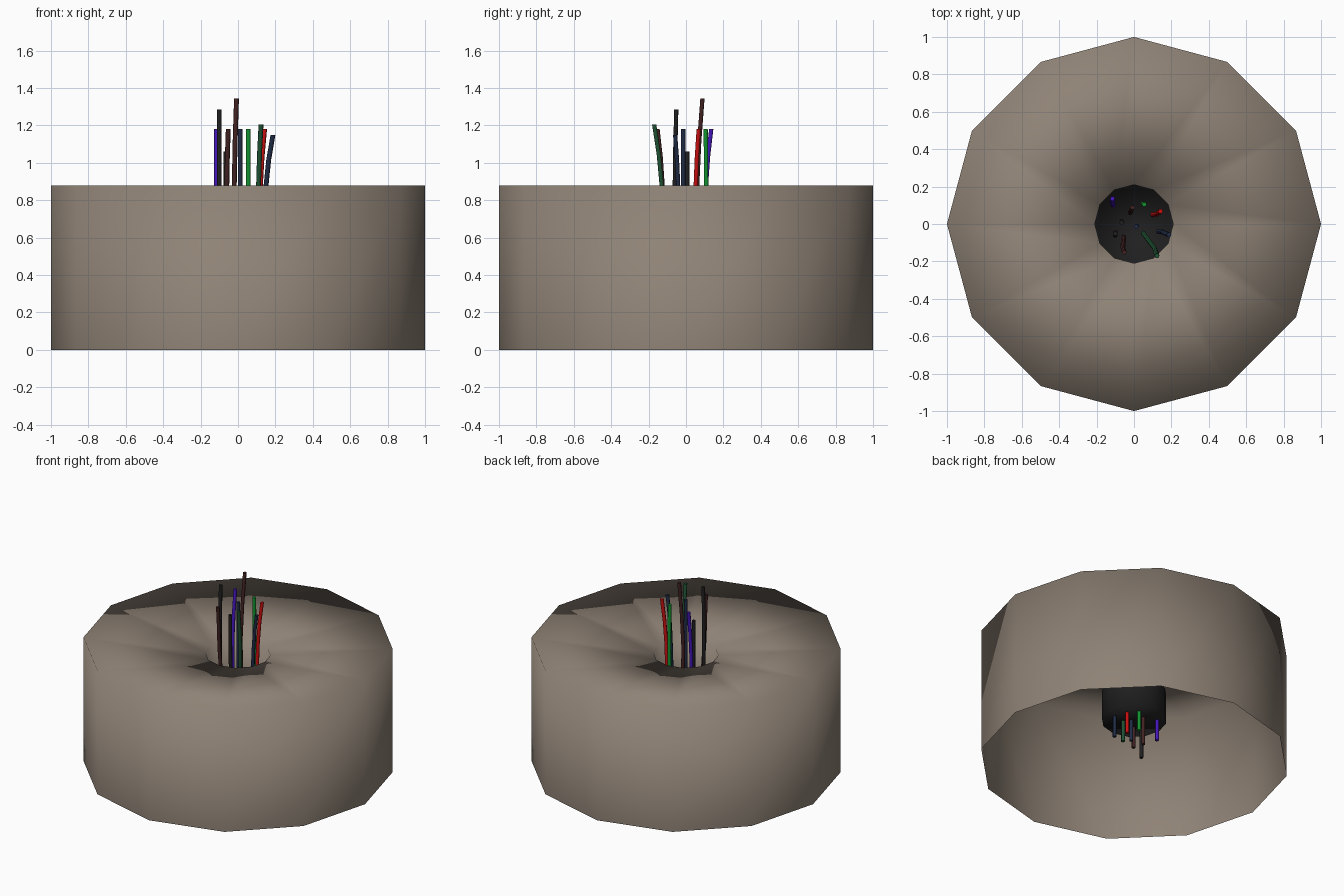
import bpy, bmesh, math
from mathutils import Vector

if "Cube" in bpy.data.objects:
    bpy.data.objects.remove(bpy.data.objects["Cube"])

SIDES = 12

def material(name, rgb):
    m = bpy.data.materials.new(name)
    m.diffuse_color = (*rgb, 1)
    m.use_nodes = True
    m.node_tree.nodes["Principled BSDF"].inputs["Base Color"].default_value = m.diffuse_color
    return m

beige = material("dusty_beige", (0.275, 0.225, 0.18))
black = material("black_rubber", (0.014, 0.014, 0.014))
maroon = material("dark_maroon", (0.055, 0.016, 0.016))
navy = material("navy", (0.014, 0.024, 0.06))
red = material("red", (0.6, 0.005, 0.005))
green = material("green", (0.006, 0.29, 0.03))
dark_green = material("dark_green", (0.013, 0.085, 0.033))
indigo = material("indigo", (0.06, 0.008, 0.5))


def finish(name, bm, mat):
    me = bpy.data.meshes.new(name)
    bm.to_mesh(me)
    bm.free()
    for p in me.polygons:
        p.use_smooth = True
    me.materials.append(mat)
    ob = bpy.data.objects.new(name, me)
    bpy.context.collection.objects.link(ob)
    return ob


def lathe(name, profile, mat, cap_end=False):
    """Spin (radius, z) points into an open 12-sided shell, outward normals."""
    bm = bmesh.new()
    rings = []
    for r, z in profile:
        rings.append([bm.verts.new((r * math.cos(2 * math.pi * i / SIDES),
                                    r * math.sin(2 * math.pi * i / SIDES), z))
                      for i in range(SIDES)])
    for a, b in zip(rings, rings[1:]):
        for i in range(SIDES):
            j = (i + 1) % SIDES
            bm.faces.new((a[i], a[j], b[j], b[i]))
    if cap_end:
        bm.faces.new(rings[-1])
    return finish(name, bm, mat)


def cable(name, points, mat, radius=0.013, sides=6):
    """Sweep a small hexagon along a gently bending, mostly vertical path."""
    bm = bmesh.new()
    rings = [[bm.verts.new(Vector(p) + Vector((radius * math.cos(2 * math.pi * i / sides),
                                               radius * math.sin(2 * math.pi * i / sides), 0)))
              for i in range(sides)] for p in points]
    for a, b in zip(rings, rings[1:]):
        for i in range(sides):
            j = (i + 1) % sides
            bm.faces.new((a[i], a[j], b[j], b[i]))
    bm.faces.new(rings[0][::-1])
    bm.faces.new(rings[-1])
    ob = finish(name, bm, mat)
    # keep the cut ends flat
    for p in ob.data.polygons:
        if abs(p.normal.z) > 0.8:
            p.use_smooth = False


# drum: outer wall, shallow dished top and the lip of the centre hole
lathe("drum_shell", [(1, 0), (1, 0.88), (0.21, 0.80), (0.21, 0.52)], beige)

# black socket hanging below the hole, closed at the bottom
lathe("cable_socket", [(0.21, 0.52), (0.21, 0.31)], black, cap_end=True)

# cables: material, base (x, y), bottom z, position at rim height, tip (x, y, z)
cables = [
    (indigo,     (-0.11, 0.10),  0.16, (-0.115, 0.107), (-0.115, 0.135, 1.18)),
    (black,      (-0.10, -0.045), 0.09, (-0.10, -0.06), (-0.10, -0.052, 1.285)),
    (maroon,     (-0.055, -0.07), 0.16, (-0.06, -0.125), (-0.052, -0.152, 1.18)),
    (black,      (-0.065, 0.015), 0.17, (-0.065, 0.007), (-0.065, 0.007, 1.06)),
    (maroon,     (-0.02, 0.07),  0.11, (-0.02, 0.06),   (-0.008, 0.088, 1.345)),
    (navy,       (0.015, -0.01), 0.16, (0.012, -0.015), (0.012, -0.015, 1.18)),
    (green,      (0.05, 0.11),   0.17, (0.055, 0.108),  (0.055, 0.105, 1.18)),
    (dark_green, (0.05, -0.05),  0.16, (0.11, -0.13),   (0.123, -0.17, 1.205)),
    (red,        (0.10, 0.05),   0.16, (0.12, 0.052),   (0.142, 0.068, 1.18)),
    (navy,       (0.13, -0.04),  0.16, (0.15, -0.042),  (0.187, -0.058, 1.15)),
]
for n, (mat, (bx, by), bz, (mx, my), tip) in enumerate(cables, 1):
    t = Vector(tip)
    low, mid = Vector((bx, by, 0.31)), Vector((mx, my, 0.88))
    bend = mid.lerp(t, 0.5) + (mid - t).xy.to_3d() * 0.12
    cable(f"cable_{n}", [(bx, by, bz), low, mid, bend, t], mat)
